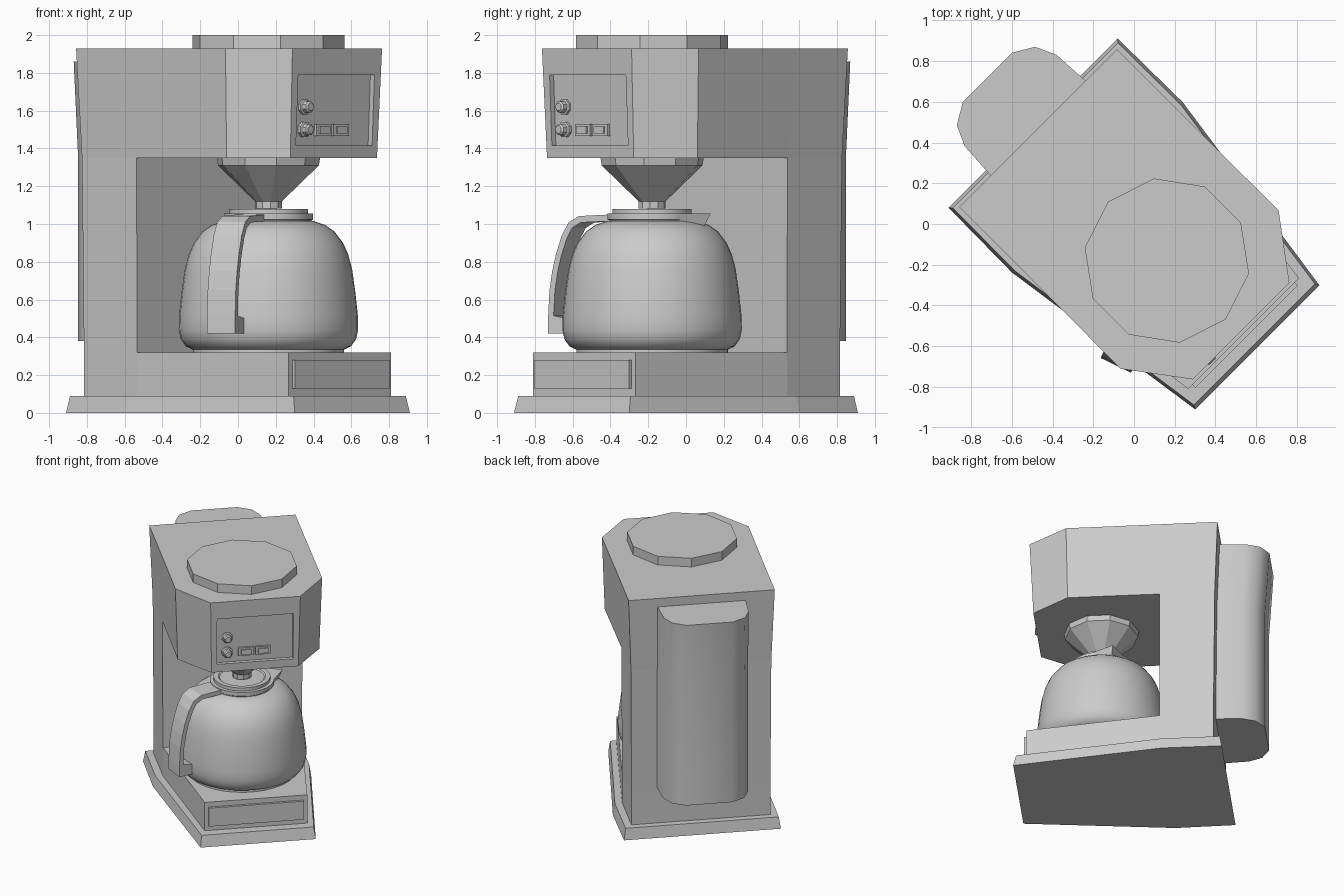
import bpy, bmesh
from math import sin, cos, pi, radians
from mathutils import Matrix

if "Cube" in bpy.data.objects:
    bpy.data.objects.remove(bpy.data.objects["Cube"])

# Working coordinates: u = forward, v = to the right, z = up.
# The whole machine is turned 45 degrees about z.
TURN = Matrix.Rotation(radians(45), 4, 'Z')
CU, CV = 0.241, -0.013          # axis of carafe, funnel and lid


def loft(name, rings, smooth=None):
    """Skin a list of closed rings of (u, v, z) points and cap both ends."""
    bm = bmesh.new()
    rows = [[bm.verts.new((v, -u, z)) for u, v, z in ring] for ring in rings]
    n = len(rows[0])
    for a, b in zip(rows, rows[1:]):
        for i in range(n):
            j = (i + 1) % n
            bm.faces.new((a[i], a[j], b[j], b[i]))
    bm.faces.new(rows[0][::-1])
    bm.faces.new(rows[-1])
    bmesh.ops.recalc_face_normals(bm, faces=bm.faces)
    bmesh.ops.transform(bm, matrix=TURN, verts=bm.verts)
    me = bpy.data.meshes.new(name)
    bm.to_mesh(me)
    bm.free()
    ob = bpy.data.objects.new(name, me)
    bpy.context.collection.objects.link(ob)
    if smooth:
        bpy.ops.object.select_all(action='DESELECT')
        ob.select_set(True)
        bpy.context.view_layer.objects.active = ob
        bpy.ops.object.shade_smooth_by_angle(angle=radians(smooth))
    return ob


def mirrored(half, z):
    """Footprint from (u, v) points on one side, mirrored in v."""
    return [(u, v, z) for u, v in half] + [(u, -v, z) for u, v in reversed(half)]


def lathe(name, profile, sides, smooth=None):
    """Turn (radius, z) points about the carafe axis."""
    def ring(r, z):
        angs = [radians(-18) + 2 * pi * i / sides for i in range(sides)]
        return [(CU - r * sin(a), CV + r * cos(a), z) for a in angs]
    return loft(name, [ring(r, z) for r, z in profile], smooth)


def box(name, u0, u1, v0, v1, z0, z1):
    return loft(name, [[(u0, v0, z), (u1, v0, z), (u1, v1, z), (u0, v1, z)]
                       for z in (z0, z1)])


def cut(target, cutter):
    cutter.hide_render = True
    mod = target.modifiers.new("cut", 'BOOLEAN')
    mod.operation = 'DIFFERENCE'
    mod.solver = 'EXACT'
    mod.object = cutter
    bpy.context.view_layer.objects.active = target
    bpy.ops.object.modifier_apply(modifier=mod.name)
    bpy.data.objects.remove(cutter)


# Foot plate
loft("foot_plate", [
    mirrored([(-.70, .587), (-.255, .592), (.856, .431)], 0),
    mirrored([(-.685, .573), (-.25, .576), (.836, .42)], .09)])

# Body: pedestal, column and head in one, then the carafe bay cut out
pedestal = [(-.633, .52), (-.235, .52), (.445, .427), (.7615, .384)]
head_low = [(-.643, .525), (-.235, .525), (.445, .53), (.716, .3245)]
head_top = [(-.665, .547), (-.235, .547), (.455, .549), (.743, .3355)]
body = loft("body", [mirrored(pedestal, .09), mirrored(pedestal, .32),
                     mirrored(head_low, 1.35), mirrored(head_top, 1.93)])
cut(body, box("bay_cutter", -.235, 1.2, -.9, .9, .32, 1.35))
# Recessed control panel following the slope of the head
cut(body, loft("panel_cutter", [
    [(u - .03, -.285, z), (.9, -.285, z), (.9, .285, z), (u - .03, .285, z)]
    for u, z in ((.719, 1.415), (.7365, 1.79))]))

# Raised plate on the pedestal front
box("pedestal_plate", .75, .781, -.355, .355, .13, .28)

# Water tank on the back
tank = [(-.60, .333), (-.857, .318), (-.958, .272), (-1.017, .172)]
loft("water_tank", [mirrored([(u + s, v) for u, v in tank], z)
                    for s, z in ((.033, .38), (.033, 1.35), (0, 1.86))], 50)

# Filling lid, brew funnel and warming plate
lathe("filling_lid", [(.408, 1.925), (.408, 2.0)], 10)
lathe("brew_funnel", [(.277, 1.352), (.27, 1.31), (.072, 1.12), (.072, 1.082)], 10)
lathe("warming_plate", [(.402, .315), (.402, .345)], 32, 40)

# Carafe with collar and lid
lathe("carafe", [(.40, .335), (.437, .352), (.464, .39), (.475, .44), (.474, .51),
                 (.46, .64), (.443, .76), (.422, .84), (.395, .90), (.35, .96),
                 (.30, .995), (.24, 1.015)], 40, 40)
lathe("carafe_collar", [(.225, .99), (.23, 1.02), (.237, 1.025), (.237, 1.055)], 32, 30)
lathe("carafe_lid", [(.21, 1.05), (.21, 1.08), (.175, 1.08), (.165, 1.072)], 32, 30)

# Handle and spout lie on one line through the carafe axis
ANG = radians(-161)


def polar(r, s, z):
    """Point at radius r along the handle line, s sideways."""
    x, y = r * cos(ANG) - s * sin(ANG), r * sin(ANG) + s * cos(ANG)
    return (CU - y, CV + x, z)


W = .0825
handle_path = [((.572, .42), (.46, .42)), ((.572, .50), (.46, .50)),
               ((.572, .51), (.54, .515)), ((.564, .65), (.532, .65)),
               ((.548, .75), (.516, .745)), ((.526, .84), (.495, .83)),
               ((.492, .94), (.462, .925)), ((.45, 1.01), (.43, .98)),
               ((.39, 1.042), (.38, 1.008)), ((.21, 1.05), (.21, 1.015))]
loft("carafe_handle", [[polar(ro, -W, zo), polar(ro, W, zo),
                        polar(ri, W, zi), polar(ri, -W, zi)]
                       for (ro, zo), (ri, zi) in handle_path])
loft("carafe_spout", [
    [polar(-.18, -.12, .99), polar(-.30, 0, .978), polar(-.18, .12, .99)],
    [polar(-.18, -.14, 1.055), polar(-.345, 0, 1.055), polar(-.18, .14, 1.055)]])

# Two knobs on the panel
for i, zc in enumerate((1.50, 1.62)):
    steps = [(.68, .043), (.712, .043), (.716, .033), (.742, .031), (.75, .022)]
    loft(f"knob_{i + 1}", [[(u, -.205 + r * cos(a), zc + r * sin(a))
                            for a in [pi / 8 + pi / 4 * k for k in range(8)]]
                           for u, r in steps])

# Two rocker switches
for i, v0 in enumerate((-.122, .006)):
    box(f"switch_frame_{i + 1}", .68, .71, v0, v0 + .115, 1.465, 1.53)
    box(f"switch_rocker_{i + 1}", .69, .72, v0 + .02, v0 + .095, 1.478, 1.517)
